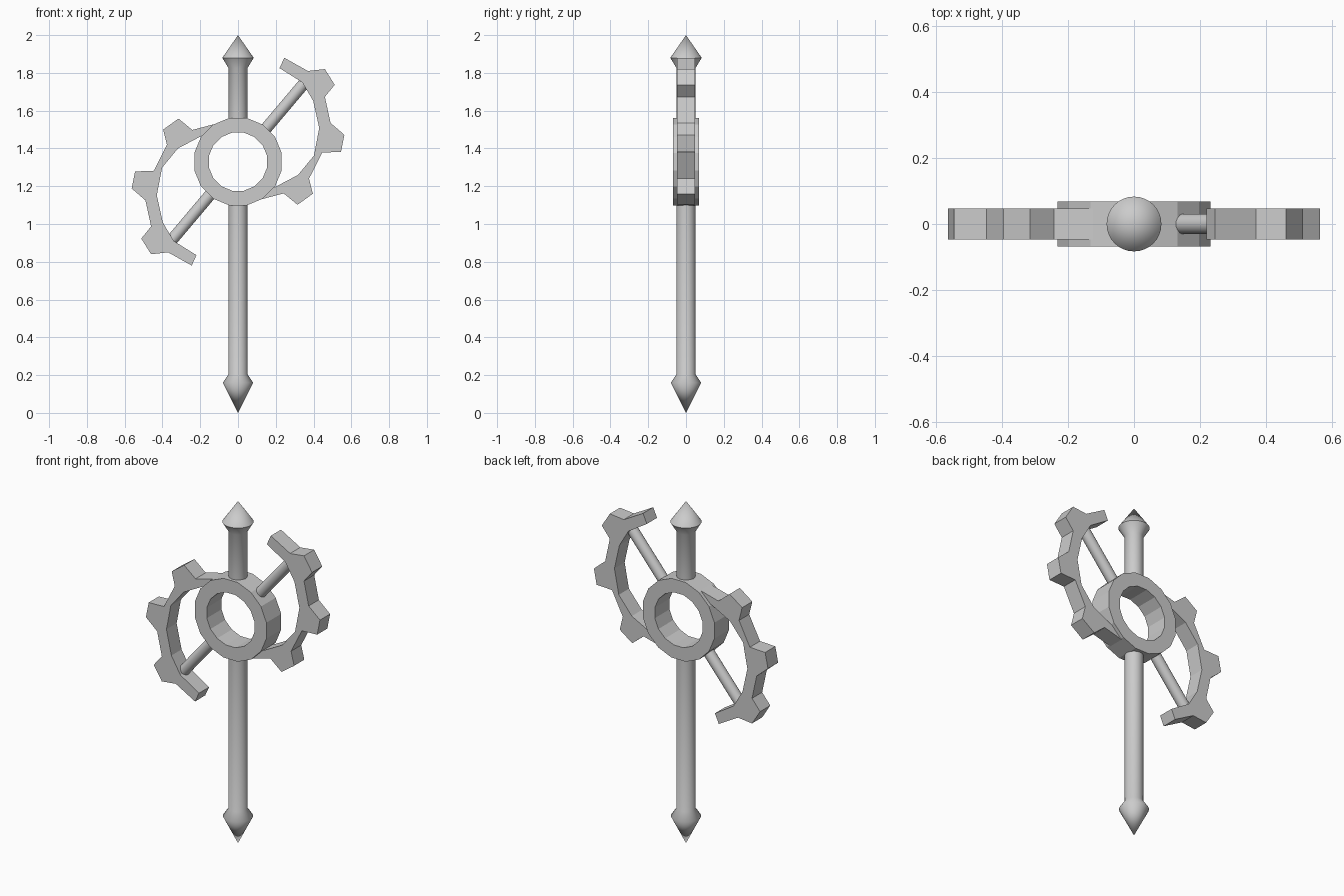
import bpy, bmesh, math
from mathutils import Matrix, Vector

if "Cube" in bpy.data.objects:
    bpy.data.objects.remove(bpy.data.objects["Cube"])

HUB_Z = 1.33


def finish(name, bm, smooth_angle=None):
    bmesh.ops.recalc_face_normals(bm, faces=bm.faces)
    mesh = bpy.data.meshes.new(name)
    bm.to_mesh(mesh)
    bm.free()
    obj = bpy.data.objects.new(name, mesh)
    bpy.context.collection.objects.link(obj)
    if smooth_angle:
        bpy.ops.object.select_all(action='DESELECT')
        obj.select_set(True)
        bpy.context.view_layer.objects.active = obj
        bpy.ops.object.shade_smooth_by_angle(angle=math.radians(smooth_angle))
    return obj


def lathe(name, profile, sides=32):
    # profile of (radius, z) running from the tip to the capped end
    bm = bmesh.new()
    verts = [bm.verts.new((r, 0, z)) for r, z in profile]
    edges = [bm.edges.new(p) for p in zip(verts, verts[1:])]
    bmesh.ops.spin(bm, geom=verts + edges, cent=(0, 0, 0), axis=(0, 0, 1),
                   angle=math.tau, steps=sides, use_duplicate=False)
    bmesh.ops.remove_doubles(bm, verts=bm.verts, dist=0.0001)
    return finish(name, bm, 65)


# Shaft, interrupted by the open hub, with pointed ends
lathe("lower_shaft", [(0, 0), (0.08, 0.16), (0.05, 0.205), (0.05, 1.13), (0, 1.13)])
lathe("upper_shaft", [(0, 2), (0.083, 1.88), (0.05, 1.825), (0.05, 1.53), (0, 1.53)])

# Faceted hub ring, axis along y
SIDES = 16
bm = bmesh.new()
loops = []
for r, y in [(0.157, -0.068), (0.236, -0.068), (0.236, 0.068), (0.157, 0.068)]:
    loops.append([bm.verts.new((r * math.cos((i + 0.5) * math.tau / SIDES), y,
                                HUB_Z + r * math.sin((i + 0.5) * math.tau / SIDES)))
                  for i in range(SIDES)])
for a, b in zip(loops, loops[1:] + loops[:1]):
    for i in range(SIDES):
        j = (i + 1) % SIDES
        bm.faces.new((a[i], a[j], b[j], b[i]))
finish("hub_ring", bm)

# Toothed arm outline, (x, z) relative to the hub centre
ARM = [(0.245, 0.55), (0.37, 0.48), (0.46, 0.49), (0.512, 0.407), (0.46, 0.343),
       (0.49, 0.205), (0.563, 0.142), (0.545, 0.052), (0.446, 0.048), (0.376, -0.09),
       (0.396, -0.17), (0.315, -0.228), (0.242, -0.168), (0.09, -0.208),
       (0.115, -0.155), (0.195, -0.135), (0.318, -0.07), (0.402, 0.032),
       (0.43, 0.178), (0.398, 0.322), (0.34, 0.42), (0.22, 0.495)]
ROD_DIR = Vector((0.645, 0, 0.764)).normalized()

# Each side repeats by a half turn about the hub axis
for side, sign in (("right", 1), ("left", -1)):
    bm = bmesh.new()
    face = bm.faces.new([bm.verts.new((sign * x, -0.047, HUB_Z + sign * z)) for x, z in ARM])
    ext = bmesh.ops.extrude_face_region(bm, geom=[face], use_keep_orig=True)
    bmesh.ops.translate(bm, vec=(0, 0.094, 0),
                        verts=[v for v in ext["geom"] if isinstance(v, bmesh.types.BMVert)])
    finish(side + "_toothed_arm", bm)

    # Round rod bracing the arm
    bm = bmesh.new()
    start, end = 0.2, 0.55
    centre = Vector((0, 0, HUB_Z)) + sign * ROD_DIR * (start + end) / 2
    turn = ROD_DIR.to_track_quat('Z', 'Y').to_matrix().to_4x4()
    bmesh.ops.create_cone(bm, cap_ends=True, segments=24, radius1=0.031, radius2=0.031,
                          depth=end - start, matrix=Matrix.Translation(centre) @ turn)
    finish(side + "_rod", bm, 40)
